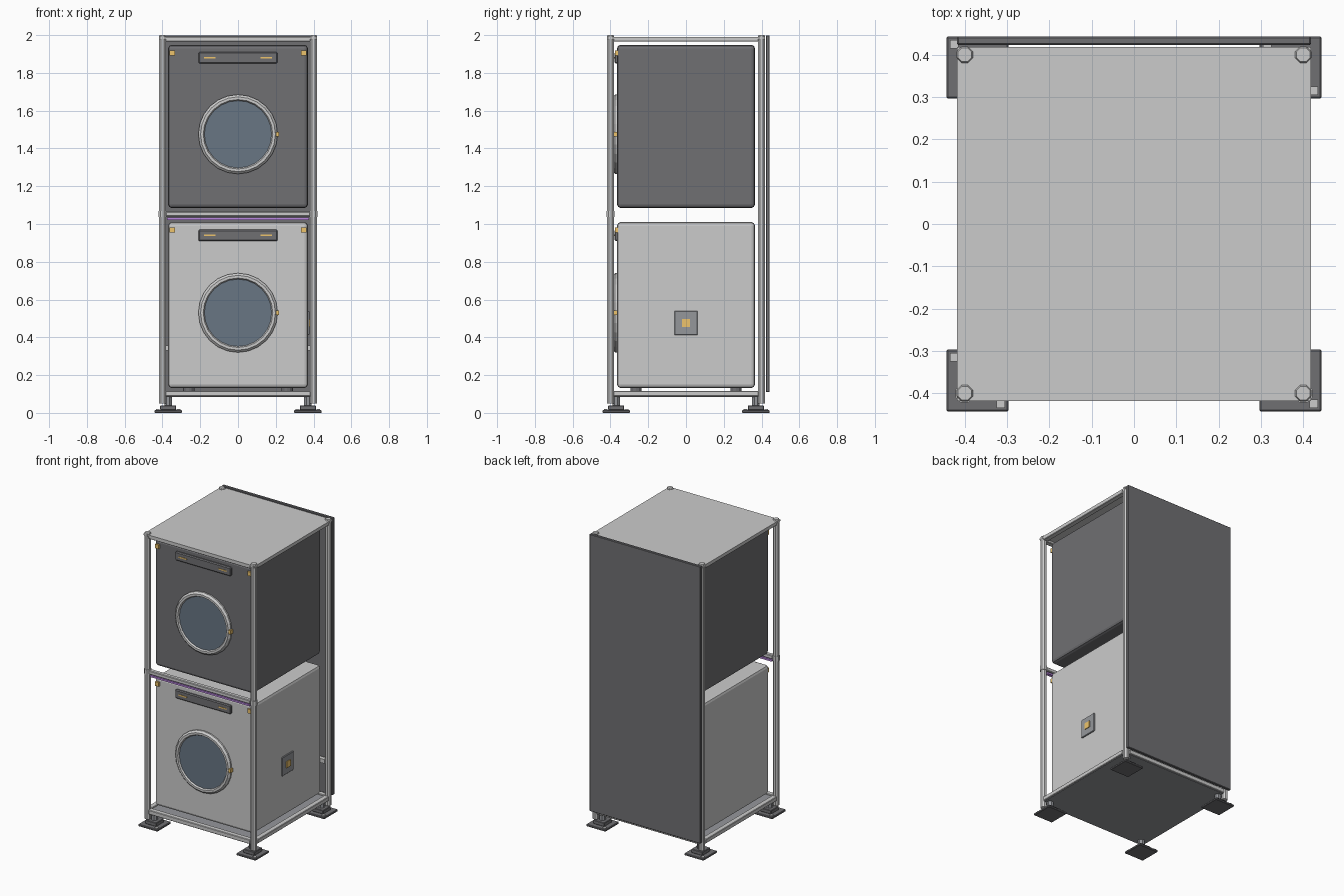
import bpy, bmesh, math

if "Cube" in bpy.data.objects:
    bpy.data.objects.remove(bpy.data.objects["Cube"])

def mat(name, c):
    m = bpy.data.materials.new(name)
    m.diffuse_color = (*c, 1)
    m.use_nodes = True
    m.node_tree.nodes["Principled BSDF"].inputs["Base Color"].default_value = m.diffuse_color
    return m

DARK = mat("dark_grey", (0.16, 0.16, 0.17))
MID = mat("mid_grey", (0.3, 0.31, 0.33))
LIGHT = mat("light_grey", (0.62, 0.62, 0.62))
GLASS = mat("blue_glass", (0.14, 0.18, 0.23))
AMBER = mat("amber", (0.85, 0.55, 0.15))
PURPLE = mat("purple", (0.5, 0.25, 0.75))

def finish(name, bm, material):
    bmesh.ops.recalc_face_normals(bm, faces=bm.faces)
    me = bpy.data.meshes.new(name)
    bm.to_mesh(me)
    bm.free()
    ob = bpy.data.objects.new(name, me)
    bpy.context.collection.objects.link(ob)
    if material:
        me.materials.append(material)
    return ob

def box(name, x, y, z, material=None, bevel=0, segments=1):
    """Box from (min, max) ranges."""
    bm = bmesh.new()
    bmesh.ops.create_cube(bm, size=1)
    for v in bm.verts:
        v.co = [r[0] + (c + 0.5) * (r[1] - r[0]) for c, r in zip(v.co, (x, y, z))]
    ob = finish(name, bm, material)
    if bevel:
        mod = ob.modifiers.new("bevel", 'BEVEL')
        mod.width, mod.segments = bevel, segments
    return ob

def lathe(name, profile, centre, axis, sides, material=None, closed=False, turn=0):
    """Spin (radius, height) points about the z axis or towards the front."""
    bm = bmesh.new()
    rings = []
    for r, h in profile:
        ring = []
        for i in range(sides):
            a = 2 * math.pi * i / sides + turn
            c, s = r * math.cos(a), r * math.sin(a)
            off = (c, s, h) if axis == 'Z' else (c, -h, s)
            ring.append(bm.verts.new([p + q for p, q in zip(centre, off)]))
        rings.append(ring)
    pairs = list(zip(rings, rings[1:]))
    if closed:
        pairs.append((rings[-1], rings[0]))
    else:
        bm.faces.new(rings[0])
        bm.faces.new(rings[-1])
    for a, b in pairs:
        for i in range(sides):
            j = (i + 1) % sides
            bm.faces.new((a[i], a[j], b[j], b[i]))
    return finish(name, bm, material)

R = 0.0205   # post circumradius
P = 0.40     # post position
E = 0.418    # frame edge
OCT = math.pi / 8

# posts and stepped feet
for sx in (-1, 1):
    for sy in (-1, 1):
        lathe("post", [(R, 0.05), (R, 1.994), (R * 0.85, 2.0)], (sx * P, sy * P, 0), 'Z', 8, LIGHT, turn=OCT)
        fx, fy = sx * 0.37, sy * 0.37
        for name, h, z in (("foot_plate", 0.073, (0, 0.014)), ("foot_step", 0.042, (0.014, 0.04))):
            box(name, (fx - h, fx + h), (fy - h, fy + h), z, DARK, 0.003)
        lathe("foot_neck", [(0.022, 0.04), (0.022, 0.09)], (fx, fy, 0), 'Z', 8, MID, turn=OCT)
        for d in (-1, 1):
            bx, by = fx + d * 0.055, fy - d * 0.055
            box("foot_bolt", (bx - 0.01, bx + 0.01), (by - 0.01, by + 0.01), (0.014, 0.02), LIGHT)

# rails at bottom and top
I = 0.383
for z in ((0.088, 0.117), (1.965, 1.984)):
    for s in (-1, 1):
        edge = sorted((s * I, s * E))
        box("cross_rail", (-I, I), edge, z, LIGHT, 0.003)
        box("side_rail", edge, (-I, I), z, LIGHT, 0.003)

# middle front rail with collars, light strip and rear brace
box("middle_rail", (-I, I), (-0.415, -0.385), (1.04, 1.066), LIGHT, 0.004)
for s in (-1, 1):
    lathe("rail_collar", [(0.0235, 1.036), (0.0235, 1.07)], (s * P, -P, 0), 'Z', 8, LIGHT, turn=OCT)
box("light_strip", (-0.375, 0.375), (-0.41, -0.388), (1.022, 1.034), PURPLE)
box("rear_brace", (-I, I), (0.385, 0.415), (0.33, 0.358), LIGHT)

# enclosing panels
box("top_panel", (-E, E), (-E, E), (1.98, 1.991), LIGHT)
box("floor_panel", (-E + 0.008, E - 0.008), (-E + 0.008, E - 0.008), (0.085, 0.11), MID)
box("back_panel", (-E, E), (0.423, 0.443), (0.11, 1.998), DARK, 0.003)

def machine(tag, z0, z1, door_z, panel_z, tab_z, material):
    f = -0.365
    box(tag + "_body", (-0.37, 0.37), (f, 0.365), (z0, z1), material, 0.018, 2)
    # control panel with indicator bars
    box(tag + "_control_panel", (-0.21, 0.21), (f - 0.014, f + 0.01), (panel_z - 0.03, panel_z + 0.03), DARK, 0.006)
    for s in (-1, 1):
        box(tag + "_indicator", sorted((s * 0.12, s * 0.18)), (f - 0.017, f), (panel_z - 0.004, panel_z + 0.004), AMBER)
        box(tag + "_corner_tab", sorted((s * 0.334, s * 0.362)), (f - 0.012, f + 0.01), (tab_z - 0.014, tab_z + 0.014), AMBER)
    # round door
    lathe(tag + "_door_ring", [(0.21, -0.005), (0.21, 0.01), (0.198, 0.022), (0.184, 0.022), (0.178, 0.012), (0.178, -0.005)],
          (0, f, door_z), 'Y', 24, LIGHT, closed=True)
    lathe(tag + "_door_glass", [(0.18, -0.005), (0.18, 0.012)], (0, f, door_z), 'Y', 24, GLASS)
    box(tag + "_door_latch", (0.2, 0.217), (f - 0.024, f), (door_z - 0.013, door_z + 0.013), AMBER)

machine("upper", 1.085, 1.948, 1.475, 1.88, 1.905, DARK)
machine("lower", 0.132, 1.01, 0.53, 0.94, 0.968, LIGHT)

# levelling pads under the lower machine
for x in (-0.26, 0.26):
    for y in (-0.265, 0.265):
        lathe("levelling_pad", [(0.03, 0.109), (0.03, 0.135)], (x, y, 0), 'Z', 12, DARK)

# service port on the right side
box("service_plate", (0.365, 0.378), (-0.062, 0.062), (0.412, 0.54), MID, 0.003)
box("service_button", (0.37, 0.383), (-0.022, 0.022), (0.455, 0.498), AMBER)
